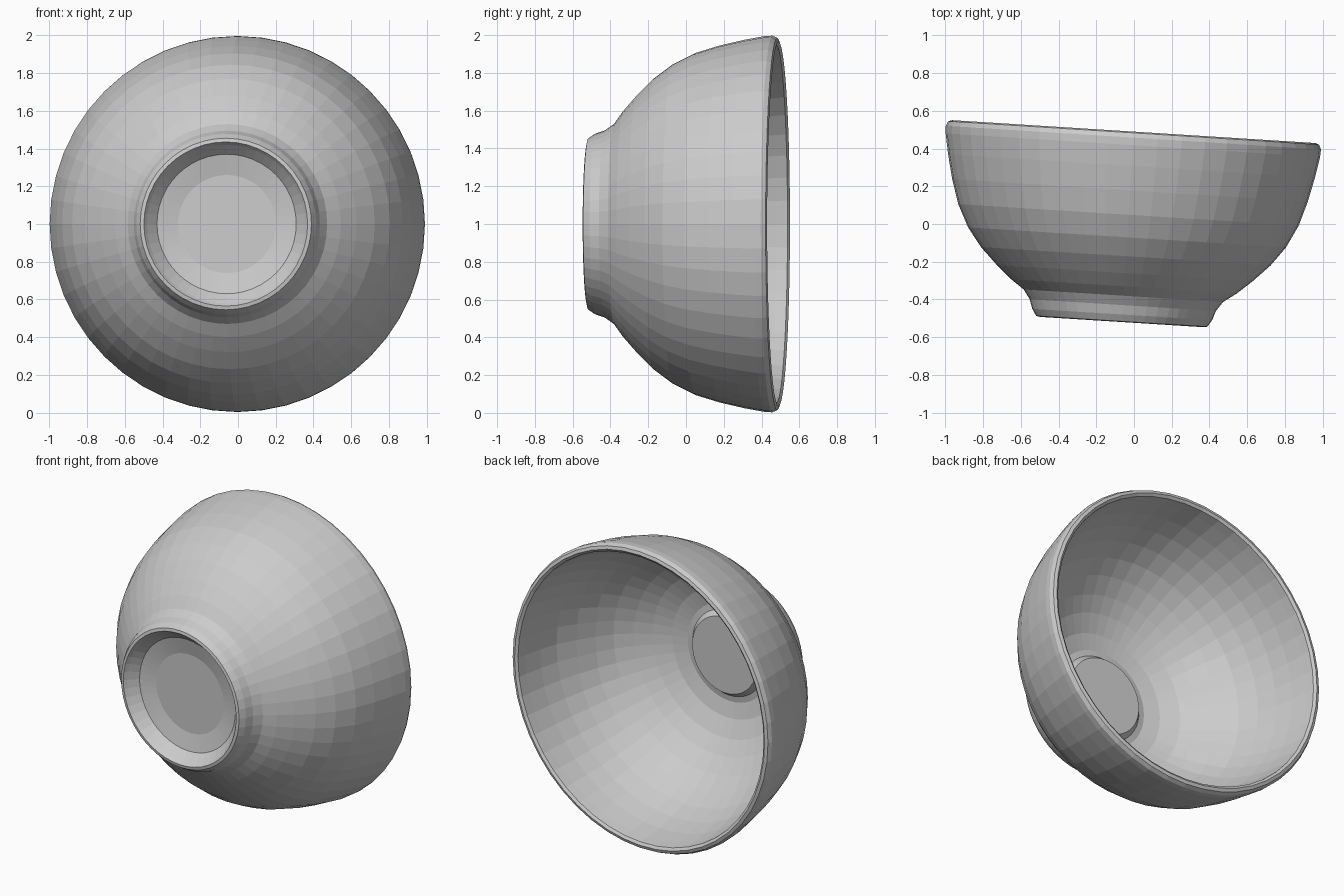
import bpy, bmesh, math
from mathutils import Matrix, Vector

if "Cube" in bpy.data.objects:
    bpy.data.objects.remove(bpy.data.objects["Cube"])

SEGMENTS = 48
TILT = math.radians(3.6)

# (radius, height along the bowl axis), from foot recess, around the rim, to the inner floor
outer = [(0.26, 0.10), (0.37, 0.075), (0.42, 0.02), (0.435, 0.0), (0.455, 0.004),
         (0.478, 0.04), (0.495, 0.09), (0.53, 0.14), (0.60, 0.19), (0.68, 0.26),
         (0.77, 0.35), (0.845, 0.45), (0.905, 0.57), (0.945, 0.70), (0.975, 0.83),
         (0.995, 0.94), (0.997, 0.98)]
rim = [(0.985, 1.005), (0.965, 1.012), (0.948, 1.0)]
inner = [(0.94, 0.94), (0.92, 0.82), (0.89, 0.70), (0.845, 0.58), (0.785, 0.47),
         (0.71, 0.375), (0.62, 0.29), (0.53, 0.225), (0.42, 0.17), (0.32, 0.145),
         (0.28, 0.15), (0.25, 0.19)]
profile = outer + rim + inner


def bump(angle, centre, width):
    """Soft plateau around one side of the bowl."""
    d = abs((angle - centre + math.pi) % (2 * math.pi) - math.pi) / width
    return max(0.0, min(1.0, 3 * (1 - d)))


# Bowl shell revolved around its own axis
bm = bmesh.new()
rings = []
for i, (r, h) in enumerate(profile):
    ring = []
    for k in range(SEGMENTS):
        a = 2 * math.pi * k / SEGMENTS
        rr = r
        # slight raised pads on the two inner side walls
        if i >= len(outer) + len(rim):
            if 0.25 < h < 0.4 and r > 0.5:
                rr -= 0.025 * bump(a, math.pi, 0.6)
            if 0.45 < h < 0.6:
                rr -= 0.012 * bump(a, 0.0, 0.3)
        ring.append(bm.verts.new((rr * math.cos(a), rr * math.sin(a), h)))
    rings.append(ring)
for lo, hi in zip(rings, rings[1:]):
    for k in range(SEGMENTS):
        n = (k + 1) % SEGMENTS
        bm.faces.new((lo[k], lo[n], hi[n], hi[k]))
bm.faces.new(rings[0][::-1])
bm.faces.new(rings[-1])
bmesh.ops.recalc_face_normals(bm, faces=bm.faces)

# Lay the bowl on its side with the opening facing the back, slightly turned
lay = Matrix.Rotation(-TILT, 4, 'Z') @ Matrix.Rotation(-math.pi / 2, 4, 'X')
place = Matrix.Translation(Vector((-0.065, -0.52, 1.0))) @ lay
bm.transform(place)

mesh = bpy.data.meshes.new("bowl")
bm.to_mesh(mesh)
bm.free()
bowl = bpy.data.objects.new("bowl", mesh)
bpy.context.collection.objects.link(bowl)
